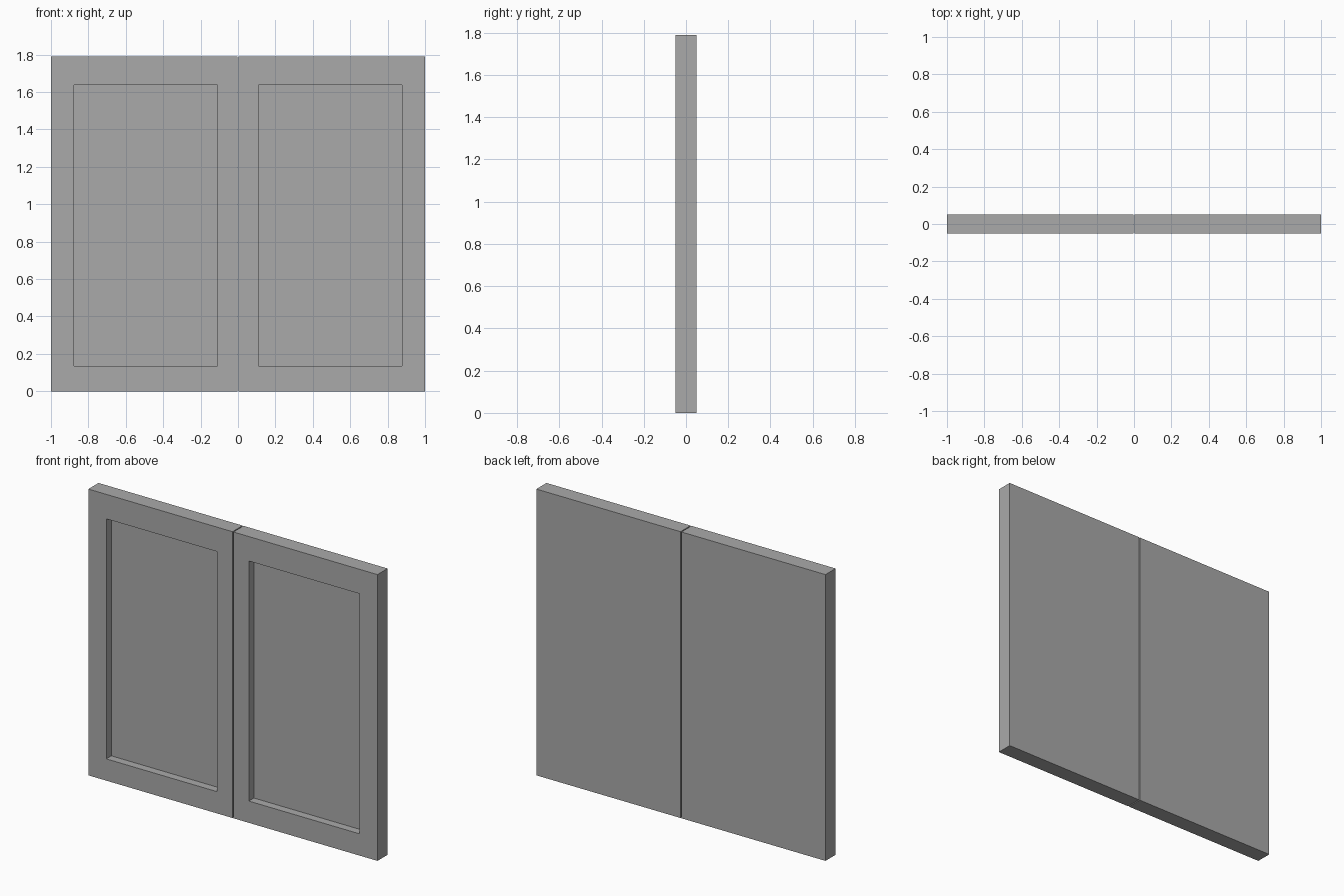
import bpy
import bmesh
from mathutils import Vector

cube = bpy.data.objects.get("Cube")
if cube:
    bpy.data.objects.remove(cube, do_unlink=True)

HEIGHT, HALF_DEPTH, HALF_GAP = 1.79, 0.05, 0.003
RECESS = 0.05

grey = bpy.data.materials.new("plain grey")
grey.use_nodes = True
colour = (0.40, 0.40, 0.40, 1)
grey.diffuse_color = colour
grey.node_tree.nodes["Principled BSDF"].inputs["Base Color"].default_value = colour


def box(bm, low, high):
    """Add an axis-aligned box between two corners."""
    low, high = Vector(low), Vector(high)
    verts = bmesh.ops.create_cube(bm, size=1)["verts"]
    bmesh.ops.scale(bm, vec=high - low, verts=verts)
    bmesh.ops.translate(bm, vec=(low + high) / 2, verts=verts)


def make_door(name, side):
    """Slab door with a rectangular recess sunk into its front face."""
    bm = bmesh.new()
    box(bm, (HALF_GAP, -HALF_DEPTH, 0), (1, HALF_DEPTH, HEIGHT))
    front = min(bm.faces, key=lambda f: f.calc_center_median().y)

    # Frame: inset the front face and fit the opening to its edges
    bmesh.ops.inset_region(bm, faces=[front], thickness=0.1)
    for v in front.verts:
        v.co.x = 0.11 if v.co.x < 0.5 else 0.876
        v.co.z = 0.136 if v.co.z < 0.9 else 1.637

    # Panel: push the opening back with straight walls
    panel = bmesh.ops.extrude_discrete_faces(bm, faces=[front])["faces"][0]
    bmesh.ops.translate(bm, vec=(0, RECESS, 0), verts=panel.verts)

    # Mirror for the opposite leaf
    for v in bm.verts:
        v.co.x *= side
    bmesh.ops.recalc_face_normals(bm, faces=bm.faces)

    mesh = bpy.data.meshes.new(name)
    bm.to_mesh(mesh)
    bm.free()
    mesh.materials.append(grey)
    bpy.context.collection.objects.link(bpy.data.objects.new(name, mesh))


make_door("left_door", 1)
make_door("right_door", -1)
